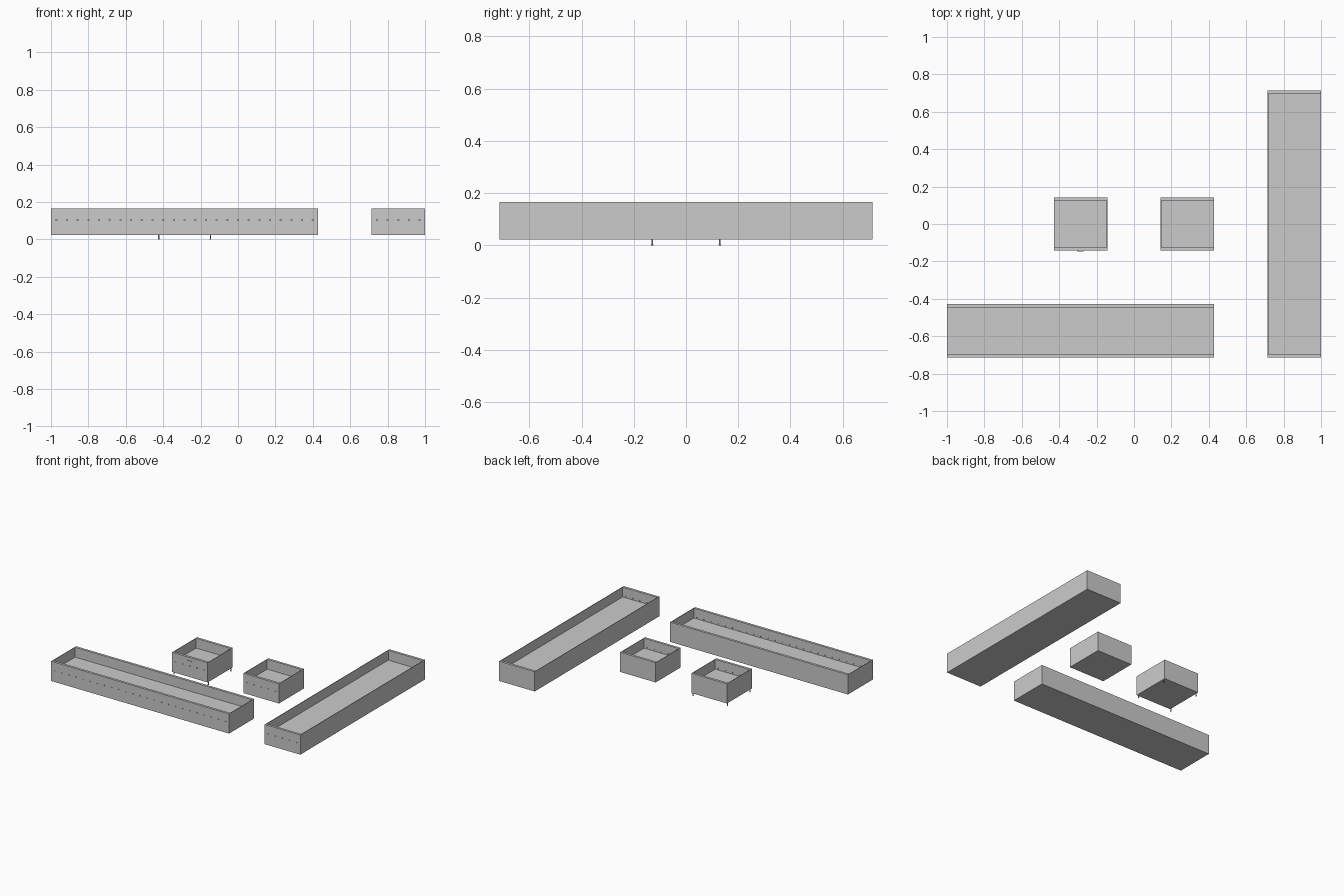
import bpy, bmesh, math
from mathutils import Matrix, Vector

if "Cube" in bpy.data.objects:
    bpy.data.objects.remove(bpy.data.objects["Cube"])

U = 2 / 7                      # plan module
Z0, Z1, FLOOR = 0.0225, 0.1655, 0.094
TX, TY = 0.004, 0.0175         # side and front/back wall thickness


def finish(bm, name):
    bmesh.ops.recalc_face_normals(bm, faces=bm.faces)
    me = bpy.data.meshes.new(name)
    bm.to_mesh(me)
    bm.free()
    ob = bpy.data.objects.new(name, me)
    bpy.context.collection.objects.link(ob)
    return ob


def add_box(bm, lo, hi):
    lo, hi = Vector(lo), Vector(hi)
    m = Matrix.Translation((lo + hi) / 2) @ Matrix.Diagonal((*(hi - lo), 1))
    bmesh.ops.create_cube(bm, size=1, matrix=m)


def add_rod(bm, centre, radius, length, rot=Matrix(), sides=10):
    bmesh.ops.create_cone(bm, cap_ends=True, segments=sides, radius1=radius,
                          radius2=radius, depth=length,
                          matrix=Matrix.Translation(centre) @ rot)


def planter(name, cx, cy, w, d, holes):
    x0, x1, y0, y1 = cx - w / 2, cx + w / 2, cy - d / 2, cy + d / 2
    # outer body with a recessed tray
    bm = bmesh.new()

    def ring(x0, x1, y0, y1, z):
        return [bm.verts.new(p) for p in
                ((x0, y0, z), (x1, y0, z), (x1, y1, z), (x0, y1, z))]
    inner = (x0 + TX, x1 - TX, y0 + TY, y1 - TY)
    rings = [ring(x0, x1, y0, y1, Z0), ring(x0, x1, y0, y1, Z1),
             ring(*inner, Z1), ring(*inner, FLOOR)]
    for a, b in zip(rings, rings[1:]):
        for i in range(4):
            j = (i + 1) % 4
            bm.faces.new((a[i], a[j], b[j], b[i]))
    bm.faces.new(rings[0])
    bm.faces.new(rings[-1])
    body = finish(bm, name)

    # row of drain holes through the front wall
    bm = bmesh.new()
    for i in range(holes):
        add_rod(bm, (x0 + w * (i + 0.5) / holes, y0 + TY / 2, 0.104), 0.0035,
                TY * 2, Matrix.Rotation(math.pi / 2, 4, 'X'), 8)
    cutter = finish(bm, name + "_hole_cutter")
    cutter.hide_render = True
    mod = body.modifiers.new("drain_holes", 'BOOLEAN')
    mod.object, mod.operation, mod.solver = cutter, 'DIFFERENCE', 'EXACT'
    dg = bpy.context.evaluated_depsgraph_get()
    cut = bpy.data.meshes.new_from_object(body.evaluated_get(dg))
    body.modifiers.clear()
    body.data = cut
    bpy.data.objects.remove(cutter)


planter("small_planter_left", -U, 0, U, U, 5)
planter("small_planter_right", U, 0, U, U, 5)
planter("long_planter_front", -U, -2 * U, 5 * U, U, 25)
planter("long_planter_side", 3 * U, 0, U, 5 * U, 5)

# four short feet under the left small planter
bm = bmesh.new()
for sx in (-1, 1):
    for sy in (-1, 1):
        c = (-U + sx * 0.138, sy * 0.129)
        add_rod(bm, (*c, 0.0125), 0.0032, 0.021)
        add_rod(bm, (*c, 0.0015), 0.0045, 0.003)
finish(bm, "small_planter_feet")

# little pull on the front of the left small planter
bm = bmesh.new()
y = -U / 2
add_box(bm, (-U - 0.016, y - 0.005, 0.138), (-U + 0.016, y - 0.002, 0.142))
for s in (-1, 1):
    x = -U + s * 0.014
    add_box(bm, (x - 0.002, y - 0.003, 0.138), (x + 0.002, y + 0.001, 0.142))
finish(bm, "small_planter_pull")
